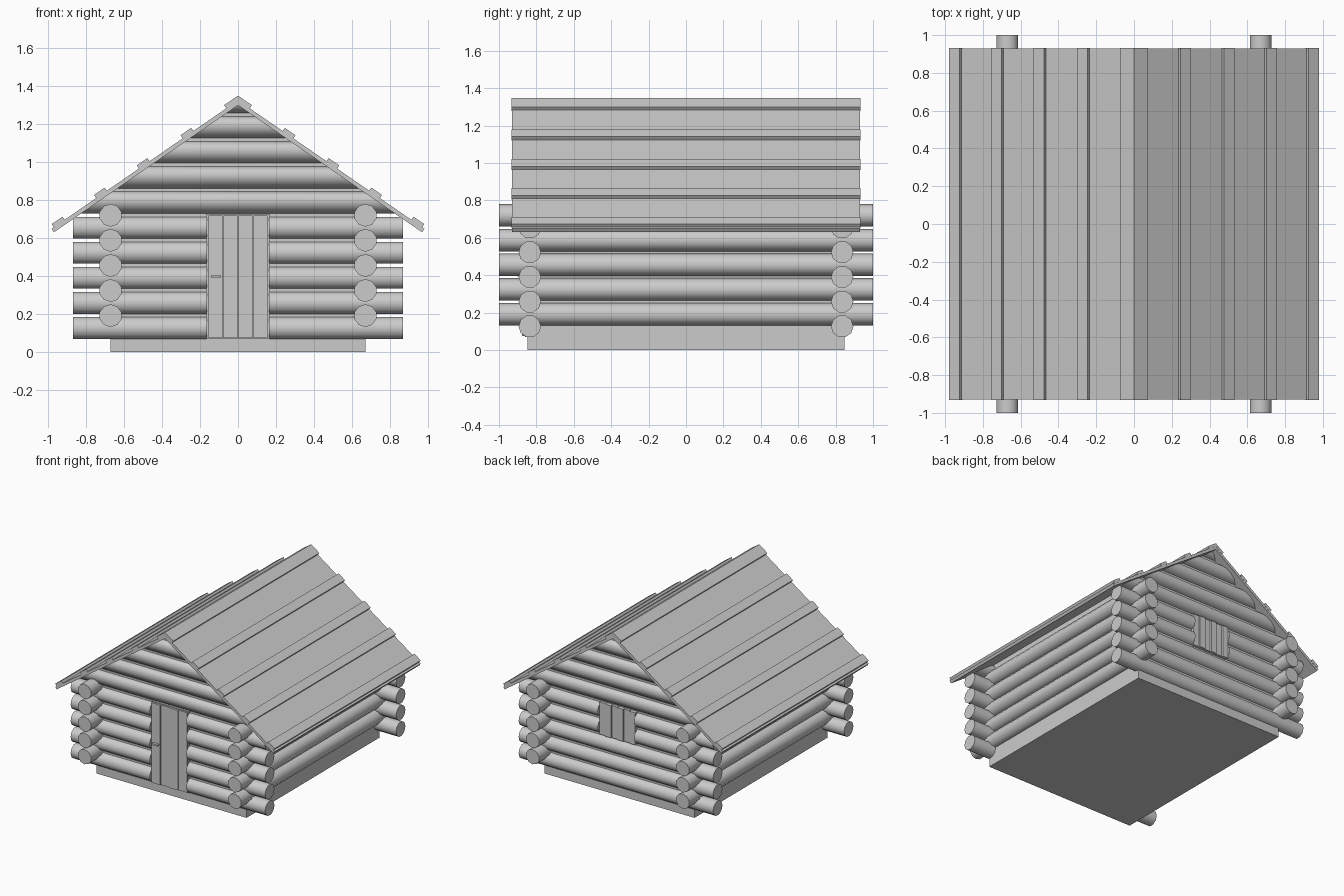
import bpy, bmesh, math
from mathutils import Matrix, Vector

if "Cube" in bpy.data.objects:
    bpy.data.objects.remove(bpy.data.objects["Cube"])

SLOPE = 0.69            # roof rise per unit x
STEP, R = 0.132, 0.06   # log spacing and radius
DOOR = 0.163            # half width of door and window openings
ANG = math.atan(SLOPE)


def finish(name, bm):
    bmesh.ops.recalc_face_normals(bm, faces=bm.faces)
    mesh = bpy.data.meshes.new(name)
    bm.to_mesh(mesh)
    bm.free()
    obj = bpy.data.objects.new(name, mesh)
    bpy.context.collection.objects.link(obj)
    return obj


def log(bm, axis, a, b, other, z):
    """Ten-sided log from a to b along axis x or y."""
    rot = Matrix.Rotation(math.pi / 2, 4, 'Y' if axis == 'x' else 'X')
    mid = (a + b) / 2
    loc = (mid, other, z) if axis == 'x' else (other, mid, z)
    return bmesh.ops.create_cone(bm, cap_ends=True, segments=10, radius1=R, radius2=R,
                                 depth=b - a, matrix=Matrix.Translation(loc) @ rot)


def box(bm, x, y, z):
    size = Vector((x[1] - x[0], y[1] - y[0], z[1] - z[0], 1))
    loc = (sum(x) / 2, sum(y) / 2, sum(z) / 2)
    bmesh.ops.create_cube(bm, size=1, matrix=Matrix.Translation(loc) @ Matrix.Diagonal(size))


def prism(bm, profile, y):
    """Extrude an xz profile from -y to y."""
    face = bm.faces.new([bm.verts.new((px, -y, pz)) for px, pz in profile])
    new = bmesh.ops.extrude_face_region(bm, geom=[face])['geom']
    verts = [g for g in new if isinstance(g, bmesh.types.BMVert)]
    bmesh.ops.translate(bm, verts=verts, vec=(0, 2 * y, 0))


# Solid house body behind the logs
eave = 1.305 - 0.67 * SLOPE
bm = bmesh.new()
prism(bm, [(-0.67, 0), (0.67, 0), (0.67, eave), (0, 1.305), (-0.67, eave)], 0.848)
finish("house_body", bm)

# Side wall logs
bm = bmesh.new()
for s in (-1, 1):
    for i in range(5):
        log(bm, 'y', -1, 1, s * 0.67, 0.192 + i * STEP)
finish("side_logs", bm)

# Front and back logs, split around the door and the window
for name, y, first_split in (("front_logs", -0.835, 0), ("back_logs", 0.835, 3)):
    bm = bmesh.new()
    for i in range(5):
        z = 0.127 + i * STEP
        if i >= first_split:
            log(bm, 'x', -0.868, -DOOR, y, z)
            log(bm, 'x', DOOR, 0.868, y, z)
        else:
            log(bm, 'x', -0.868, 0.868, y, z)
    finish(name, bm)

# Gable logs trimmed to the roof slope
for name, y in (("front_gable_logs", -0.835), ("back_gable_logs", 0.835)):
    bm = bmesh.new()
    for i in range(5):
        log(bm, 'x', -1, 1, y, 0.127 + (i + 5) * STEP)
    for s in (-1, 1):
        cut = bmesh.ops.bisect_plane(bm, geom=bm.verts[:] + bm.edges[:] + bm.faces[:],
                                     plane_co=(0, 0, 1.305), plane_no=(s * SLOPE, 0, 1),
                                     clear_outer=True)
        edges = [g for g in cut['geom_cut'] if isinstance(g, bmesh.types.BMEdge)]
        bmesh.ops.holes_fill(bm, edges=edges)
    finish(name, bm)

# Door planks and handle
bm = bmesh.new()
for i in range(4):
    x = -0.158 + i * 0.079
    box(bm, (x + 0.002, x + 0.077), (-0.878 + 0.006 * (i % 2), -0.84), (0.075, 0.72))
finish("door_planks", bm)
bm = bmesh.new()
box(bm, (-0.165, 0.165), (-0.862, -0.84), (0.07, 0.727))
finish("door_backing", bm)
bm = bmesh.new()
box(bm, (-0.142, -0.09), (-0.9, -0.87), (0.392, 0.404))
finish("door_handle", bm)

# Back window slats
bm = bmesh.new()
w = 2 * DOOR / 6
for i in range(6):
    x = -DOOR + i * w
    box(bm, (x + 0.002, x + w - 0.002), (0.84, 0.878 - 0.008 * (i % 2)), (0.462, 0.722))
finish("window_slats", bm)

# Roof sheets and battens
c, s_ = math.cos(ANG), math.sin(ANG)


def slab(x0, x1, low, high):
    """Profile of a strip lying on the slope, offset along its normal."""
    def pt(x, h):
        return (x + h * s_, 1.325 - x * SLOPE + h * c)
    return [pt(x0, low), pt(x1, low), pt(x1, high), pt(x0, high)]


for side, s in (("left", -1), ("right", 1)):
    bm = bmesh.new()
    p = slab(0, 0.98, -0.022, 0)
    p[0] = (0, 1.325 - 0.022 / c)
    prism(bm, [(s * x, z) for x, z in p], 0.93)
    finish(side + "_roof_sheet", bm)
    bm = bmesh.new()
    for x0 in (0.235, 0.465, 0.69, 0.912):
        prism(bm, [(s * x, z) for x, z in slab(x0, x0 + 0.056, -0.005, 0.02)], 0.932)
    finish(side + "_roof_battens", bm)
    bm = bmesh.new()
    p = slab(0, 0.062, -0.005, 0.02)
    p[0], p[3] = (0, 1.32), (0, 1.349)
    prism(bm, [(s * x, z) for x, z in p], 0.932)
    finish(side + "_ridge_cap", bm)

bpy.ops.object.select_all(action='SELECT')
bpy.context.view_layer.objects.active = bpy.data.objects["house_body"]
bpy.ops.object.shade_smooth_by_angle(angle=math.radians(40))
